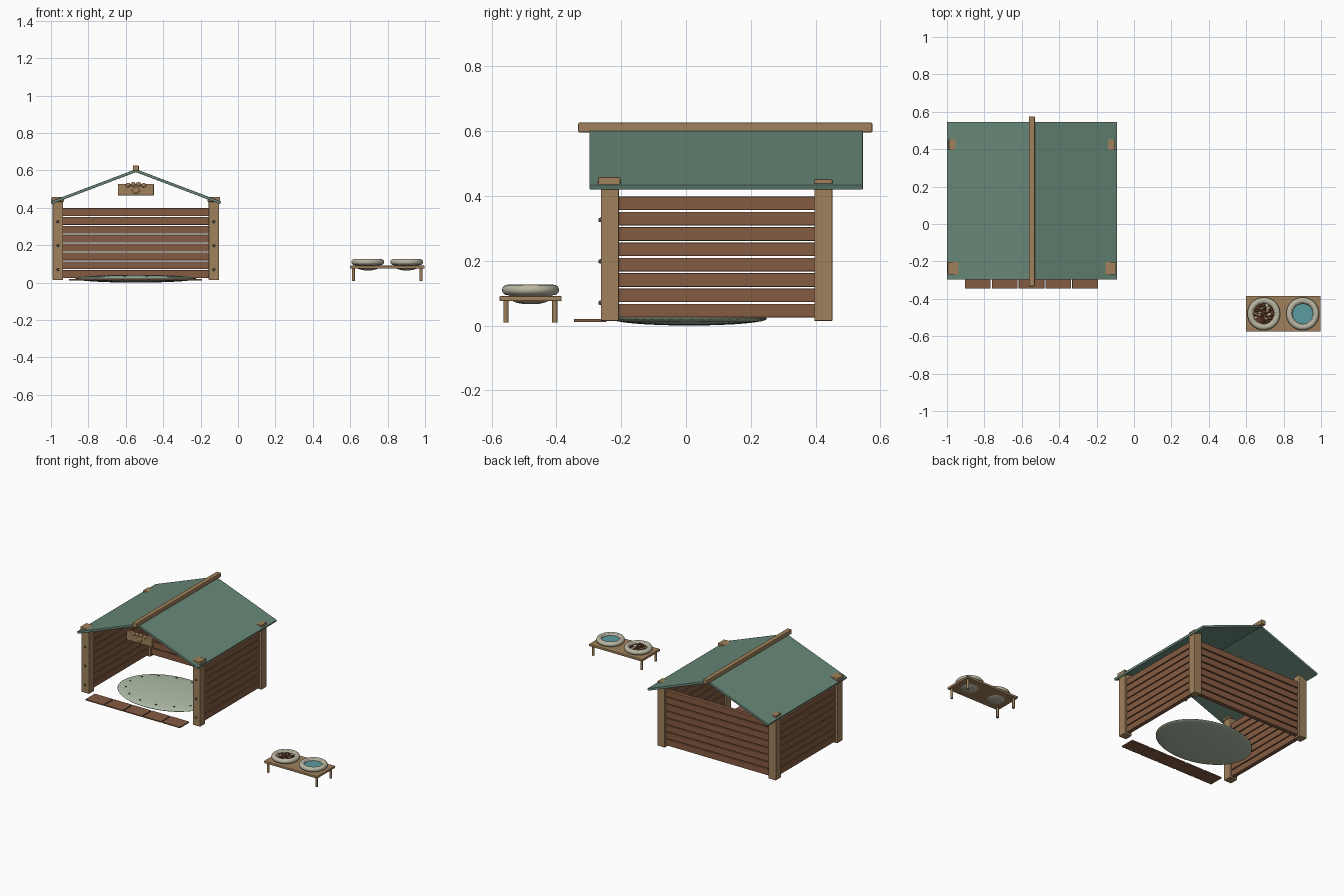
import bpy, math, random
from math import sin, cos, pi

if "Cube" in bpy.data.objects:
    bpy.data.objects.remove(bpy.data.objects["Cube"])

random.seed(4)


def mat(name, r, g, b):
    m = bpy.data.materials.new(name)
    m.diffuse_color = [(c / 255) ** 2.2 for c in (r, g, b)] + [1]
    m.use_nodes = True
    m.node_tree.nodes["Principled BSDF"].inputs["Base Color"].default_value = m.diffuse_color
    return m


PLANK = mat("plank_wood", 132, 92, 68)
POST = mat("light_wood", 158, 128, 92)
ROOF = mat("green_roof", 104, 134, 119)
CUSHION = mat("pale_green_fabric", 176, 190, 168)
DARK = mat("dark_metal", 80, 84, 76)
BOWL = mat("stone_bowl", 184, 180, 160)
WATER = mat("water", 92, 155, 160)
FOOD = mat("brown_food", 96, 62, 42)
CREAM = mat("cream_food", 225, 210, 180)


def finish(name, m, smooth=False):
    o = bpy.context.object
    o.name = name
    o.data.materials.append(m)
    if smooth:
        bpy.ops.object.shade_smooth_by_angle(angle=math.radians(40))
    return o


def box(name, lo, hi, m, bevel=0.003, rot=(0, 0, 0)):
    mid = [(a + b) / 2 for a, b in zip(lo, hi)]
    bpy.ops.mesh.primitive_cube_add(size=1, location=mid, rotation=rot)
    o = finish(name, m)
    o.scale = [b - a for a, b in zip(lo, hi)]
    bpy.ops.object.transform_apply(location=False, rotation=False, scale=True)
    if bevel:
        b = o.modifiers.new("bevel", "BEVEL")
        b.width, b.segments = bevel, 2
    return o


def cyl(name, loc, r, h, m, rot=(0, 0, 0), n=24):
    bpy.ops.mesh.primitive_cylinder_add(vertices=n, radius=r, depth=h, location=loc, rotation=rot)
    return finish(name, m, True)


def ball(name, loc, scale, m, seg=16, rings=8):
    bpy.ops.mesh.primitive_uv_sphere_add(segments=seg, ring_count=rings, radius=1, location=loc)
    o = finish(name, m, True)
    o.scale = scale
    return o


def lathe(name, profile, loc, m, n=40):
    verts = [(r * cos(2 * pi * i / n), r * sin(2 * pi * i / n), z)
             for r, z in profile for i in range(n)]
    k = len(profile)
    faces = [(j * n + i, j * n + (i + 1) % n, (j + 1) * n + (i + 1) % n, (j + 1) * n + i)
             for j in range(k - 1) for i in range(n)]
    faces.append(tuple(reversed(range(n))))
    me = bpy.data.meshes.new(name)
    me.from_pydata(verts, [], faces)
    o = bpy.data.objects.new(name, me)
    bpy.context.collection.objects.link(o)
    o.location = loc
    bpy.context.view_layer.objects.active = o
    bpy.ops.object.select_all(action='DESELECT')
    o.select_set(True)
    return finish(name, m, True)


CX = -0.546  # house centre line

# corner posts, front caps and bolts
for s, side in ((-1, "left"), (1, "right")):
    x = CX + s * 0.417
    box(f"front_post_{side}", (x - .028, -.263, .014), (x + .028, -.207, .436), POST)
    box(f"front_post_cap_{side}", (x - .033, -.271, .432), (x + .033, -.203, .458), POST)
    box(f"back_post_{side}", (x - .028, .396, .014), (x + .028, .452, .452), POST)
    for z in (.07, .198, .326):
        ball(f"post_bolt_{side}", (x, -.264, z), (.007, .007, .007), DARK)

# plank walls: two sides and the back
for i in range(8):
    z = .025 + i * .0473
    for s, side in ((-1, "left"), (1, "right")):
        x = CX + s * 0.417
        box(f"side_plank_{side}", (x - .014, -.215, z), (x + .014, .405, z + .042), PLANK)
    box("back_plank", (CX - .397, .41, z), (CX + .397, .438, z + .042), PLANK)

# roof panels and ridge beam
run, rise = 0.454, 0.172
length, ang = math.hypot(run, rise), math.atan2(rise, run)
for s, side in ((-1, "left"), (1, "right")):
    mx, mz = CX + s * (run / 2 - .001), .427 + rise / 2
    box(f"roof_panel_{side}", (mx - length / 2, -.298, mz - .0075),
        (mx + length / 2, .546, mz + .0075), ROOF, .002, (0, s * ang, 0))
box("ridge_beam", (CX - .016, -.333, .596), (CX + .016, .576, .627), POST, .005)

# paw sign under the front gable
box("sign_board", (CX - .096, -.279, .466), (CX + .096, -.256, .528), POST, .004)
ball("sign_paw_pad", (CX, -.279, .492), (.02, .006, .016), POST)
for i in range(4):
    d = i - 1.5
    ball("sign_paw_toe", (CX + d * .028, -.279, .529 - abs(d) * .005), (.013, .008, .012), POST)

# cushion with a ring of buttons
ball("cushion", (CX, .01, .021), (.325, .24, .021), CUSHION, 48, 16)
for i in range(14):
    a = 2 * pi * i / 14
    ball("cushion_button", (CX + .27 * cos(a), .01 + .2 * sin(a), .033),
         (.006, .006, .004), DARK, 10, 6)

# doorstep tiles
for i in range(5):
    x = -.903 + i * .1432
    box("doorstep_tile", (x, -.346, .011), (x + .137, -.246, .02), PLANK, .002)

# feeding stand
box("stand_top", (.598, -.576, .075), (.998, -.384, .091), POST, .004)
for x in (.617, .979):
    for y in (-.556, -.405):
        cyl("stand_leg", (x, y, .043), .008, .066, POST, n=16)

# bowls: lower basin, rolled rim, inner wall
rim = [(.071 + .017 * cos(a), .110 + .016 * sin(a))
       for a in [-pi / 2 + i * pi / 8 for i in range(13)]]
profile = [(.02, .066), (.042, .07), (.056, .076), (.06, .09)] + rim + [(.055, .1), (.045, .088), (.001, .084)]
for x in (.694, .902):
    lathe("bowl", profile, (x, -.48, 0), BOWL)
    bpy.ops.mesh.primitive_torus_add(major_radius=.062, minor_radius=.004, major_segments=40,
                                     minor_segments=8, location=(x, -.48, .119))
    finish("bowl_inner_ring", BOWL, True)
cyl("water_surface", (.902, -.48, .105), .059, .012, WATER, n=40)
cyl("food_bed", (.694, -.48, .102), .058, .012, FOOD, n=40)

# food pieces
for i in range(45):
    r, a = .05 * math.sqrt(random.random()), random.random() * 2 * pi
    ball("food_piece", (.694 + r * cos(a), -.48 + r * sin(a), .109 + random.random() * .004),
         (.009, .007, .006), CREAM if i % 3 == 0 else FOOD, 10, 6)
